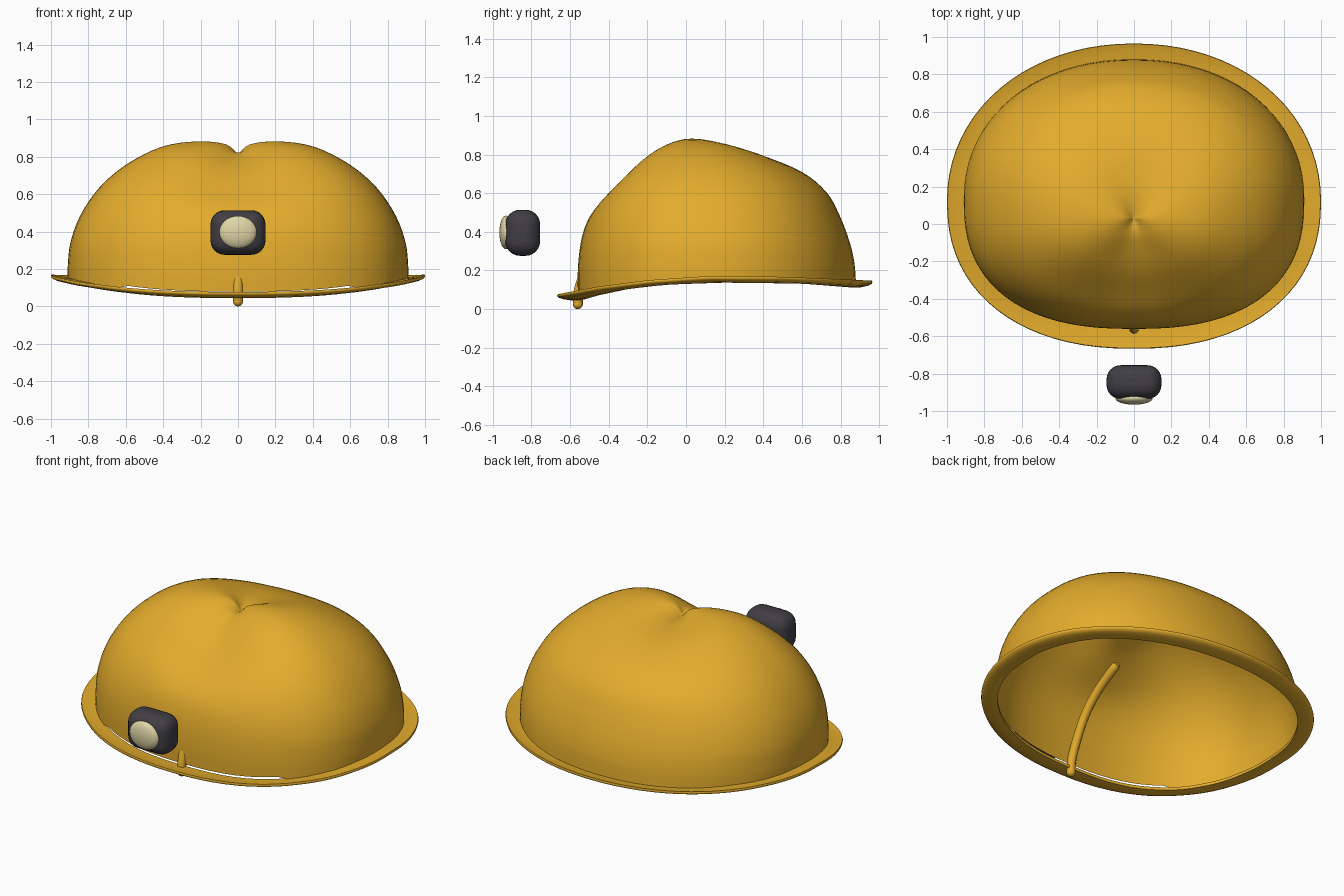
import bpy, bmesh, math
from mathutils import Vector

if "Cube" in bpy.data.objects:
    bpy.data.objects.remove(bpy.data.objects["Cube"])


def material(name, rgb):
    m = bpy.data.materials.new(name)
    m.diffuse_color = (*rgb, 1)
    m.use_nodes = True
    m.node_tree.nodes["Principled BSDF"].inputs["Base Color"].default_value = m.diffuse_color
    return m


YELLOW = material("helmet yellow", (0.77, 0.41, 0.025))
DARK = material("lamp charcoal", (0.052, 0.048, 0.058))
CREAM = material("lens cream", (0.74, 0.67, 0.38))


def finish(ob, mat, angle=50):
    ob.data.materials.clear()
    ob.data.materials.append(mat)
    bpy.ops.object.select_all(action='DESELECT')
    bpy.context.view_layer.objects.active = ob
    ob.select_set(True)
    bpy.ops.object.shade_smooth_by_angle(angle=math.radians(angle))
    return ob


def from_bmesh(name, bm, mat):
    bmesh.ops.recalc_face_normals(bm, faces=bm.faces)
    me = bpy.data.meshes.new(name)
    bm.to_mesh(me)
    bm.free()
    ob = bpy.data.objects.new(name, me)
    bpy.context.collection.objects.link(ob)
    return finish(ob, mat)


def bridge(bm, a, b):
    n = len(a)
    for i in range(n):
        bm.faces.new((a[i], a[(i + 1) % n], b[(i + 1) % n], b[i]))


def interp(table, v):
    """Linear lookup in a short table."""
    if v <= table[0][0]:
        return table[0][1]
    for (a, p), (b, q) in zip(table, table[1:]):
        if v <= b:
            return p + (q - p) * (v - a) / (b - a)
    return table[-1][1]


def catmull(pts, u):
    i = min(int(u), len(pts) - 2)
    t = u - i
    p1, p2 = pts[i], pts[i + 1]
    p0, p3 = pts[max(i - 1, 0)], pts[min(i + 2, len(pts) - 1)]
    return 0.5 * (2 * p1 + (p2 - p0) * t + (2 * p0 - 5 * p1 + 4 * p2 - p3) * t * t
                  + (3 * p1 - p0 - 3 * p2 + p3) * t ** 3)


def outline(a, cy, hw, back, front, n_back, n_front):
    """Superellipse with different front and back halves; a = 0 is the back."""
    s, c = math.sin(a), math.cos(a)
    n = n_back if c > 0 else n_front
    x = hw * math.copysign(abs(s) ** (2 / n), s)
    y = (back if c > 0 else front) * math.copysign(abs(c) ** (2 / n), c)
    return Vector((x, cy + y))


def dome_edge(a):
    return outline(a, 0.13, 0.91, 0.75, 0.69, 2.12, 2.45)


def brim_edge(a):
    return outline(a, 0.12, 1.0, 0.845, 0.787, 2.08, 2.25)


# Height of the brim's inner and outer edges along the helmet
Z_IN = [(-.57, .046), (-.45, .08), (-.3, .112), (-.1, .135), (.2, .145), (.6, .14), (.88, .118)]
Z_OUT = [(-.665, .07), (-.45, .11), (-.2, .142), (.1, .163), (.5, .16), (.965, .14)]
SEG = 80

# Dome: front, side and back profiles (reach, height) blended around the crown
FRONT = [(0, .81), (.1, .822), (.22, .80), (.46, .72), (.68, .61), (.83, .53),
         (.92, .45), (.975, .34), (1, .2)]
SIDE = [(0, .81), (.07, .866), (.24, .882), (.45, .853), (.66, .757), (.82, .63),
        (.93, .48), (.985, .34), (1, .22)]
BACK = [(0, .81), (.1, .82), (.22, .82), (.435, .79), (.67, .71), (.82, .605),
        (.90, .485), (.96, .35), (.99, .24)]
POLE = Vector((0, .03))
STEPS = 4


def dome_point(a, u):
    edge = dome_edge(a)
    c = (edge - POLE).normalized().y
    w = abs(c) ** 2
    pts = []
    for f, s, b in zip(FRONT, SIDE, BACK):
        pts.append(Vector(s).lerp(Vector(b if c > 0 else f), w))
    # lower edge sits a little above the brim at the front
    lift = .03 if c < -.6 else .012
    pts.append(Vector((1, interp(Z_IN, edge.y) + lift)))
    s, z = catmull(pts, u)
    p = POLE.lerp(edge, s)
    return p.x, p.y, z


angles = [2 * math.pi * i / SEG for i in range(SEG)]
bm = bmesh.new()
top = bm.verts.new(dome_point(0, 0))
rings = [[bm.verts.new(dome_point(a, k / STEPS)) for a in angles]
         for k in range(1, 9 * STEPS + 1)]
for i in range(SEG):
    bm.faces.new((top, rings[0][i], rings[0][(i + 1) % SEG]))
for r0, r1 in zip(rings, rings[1:]):
    bridge(bm, r0, r1)
from_bmesh("dome", bm, YELLOW)

# Brim: thin upturned section swept around the dome
SECTION = [(0, -.008), (.35, -.014), (.75, -.014), (.97, -.008), (1, 0),
           (.97, .008), (.7, .006), (.3, .008), (0, .010)]
bm = bmesh.new()
loops = []
for t, dz in SECTION:
    loop = []
    for a in angles:
        inner, outer = dome_edge(a), brim_edge(a)
        inner = inner + (POLE - inner).normalized() * .012
        p = inner.lerp(outer, t)
        z0, z1 = interp(Z_IN, inner.y), interp(Z_OUT, outer.y)
        loop.append(bm.verts.new((p.x, p.y, z0 + (z1 - z0) * t + dz)))
    loops.append(loop)
for i in range(len(loops)):
    bridge(bm, loops[i], loops[(i + 1) % len(loops)])
from_bmesh("brim", bm, YELLOW)

# Inner strap: round rod from the front brim up inside the dome
PATH = [(-.56, .022), (-.556, .09), (-.525, .18), (-.44, .34), (-.32, .46), (-.15, .56)]
pts = [Vector(p) for p in PATH]
N = 30
bm = bmesh.new()
loops = []
for k in range(N + 1):
    u = k / N * (len(pts) - 1)
    p = catmull(pts, u)
    d = (catmull(pts, min(u + .05, len(pts) - 1)) - catmull(pts, max(u - .05, 0))).normalized()
    r = .026 * (.75 if min(k, N - k) == 0 else 1)
    loops.append([bm.verts.new((r * math.cos(b), p.x - d.y * r * math.sin(b),
                                p.y + d.x * r * math.sin(b)))
                  for b in [2 * math.pi * j / 12 for j in range(12)]])
for r0, r1 in zip(loops, loops[1:]):
    bridge(bm, r0, r1)
bm.faces.new(loops[0])
bm.faces.new(loops[-1])
from_bmesh("inner_strap", bm, YELLOW)


def ellipsoid(name, centre, radii, mat):
    bpy.ops.mesh.primitive_uv_sphere_add(segments=32, ring_count=16, radius=1, location=centre)
    ob = bpy.context.object
    ob.name = name
    ob.scale = radii
    bpy.ops.object.transform_apply(location=False, rotation=False, scale=True)
    return finish(ob, mat)


# Rounded end of the strap under the brim
ellipsoid("strap_knob", (0, -.56, .026), (.026, .026, .026), YELLOW)

# Lamp body: rounded box floating in front
bpy.ops.mesh.primitive_cube_add(size=1, location=(0, -.845, .395))
lamp = bpy.context.object
lamp.name = "lamp_body"
lamp.scale = (.294, .18, .238)
bpy.ops.object.transform_apply(location=False, rotation=False, scale=True)
bev = lamp.modifiers.new("rounding", 'BEVEL')
bev.width = .075
bev.segments = 6
finish(lamp, DARK)

# Lamp lens: domed oval set into the front of the body
ellipsoid("lamp_lens", (0, -.932, .397), (.1, .034, .087), CREAM)
